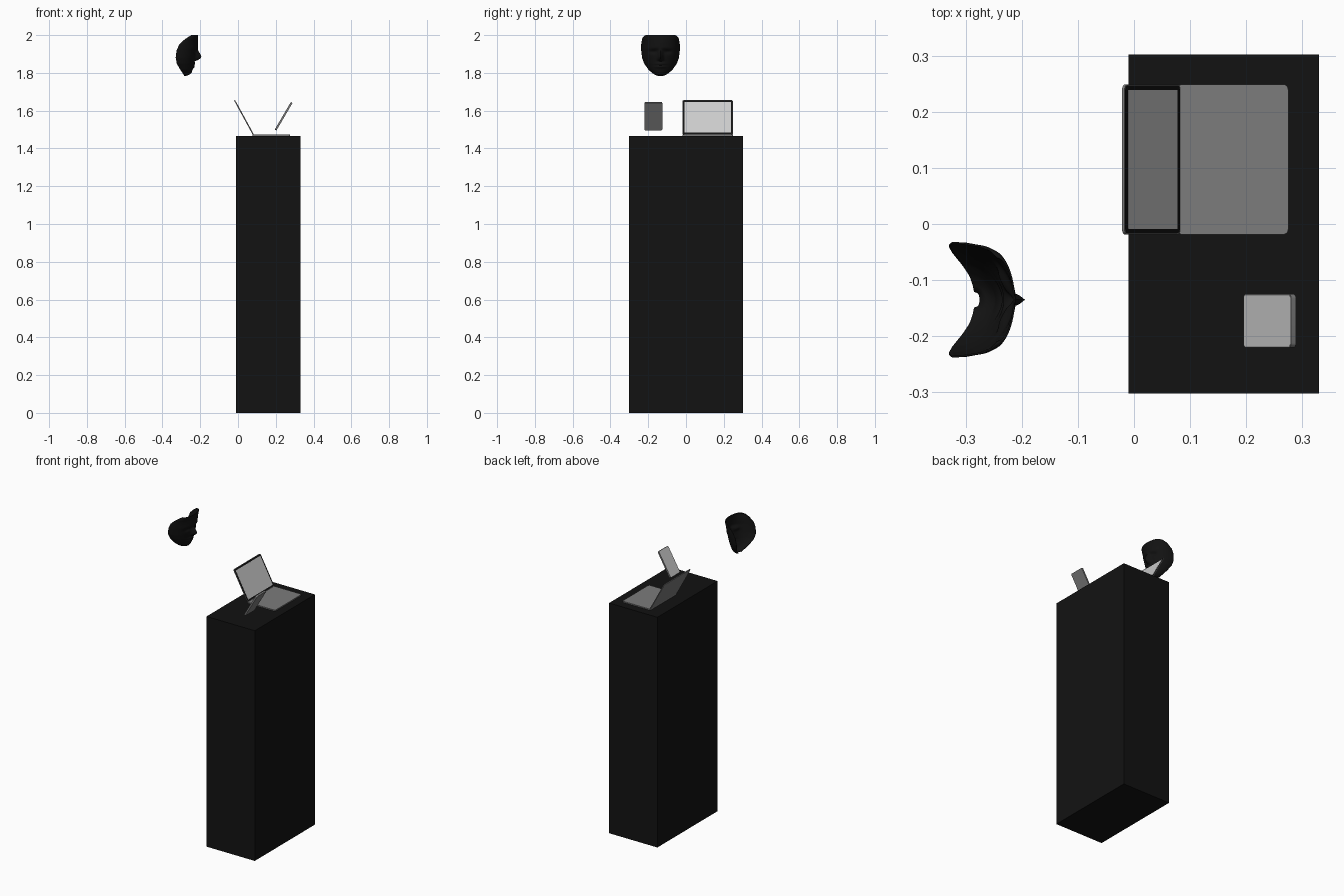
import bpy, bmesh, math
from mathutils import Matrix

if "Cube" in bpy.data.objects:
    bpy.data.objects.remove(bpy.data.objects["Cube"])


def material(name, v):
    m = bpy.data.materials.new(name)
    m.diffuse_color = (v, v, v, 1)
    m.use_nodes = True
    m.node_tree.nodes["Principled BSDF"].inputs["Base Color"].default_value = m.diffuse_color
    return m


BLACK = material("black", 0.006)
METAL = material("metal", 0.2)
GLASS = material("screen_grey", 0.6)


def finish(bm, name, mat):
    bmesh.ops.recalc_face_normals(bm, faces=bm.faces)
    me = bpy.data.meshes.new(name)
    bm.to_mesh(me)
    bm.free()
    ob = bpy.data.objects.new(name, me)
    bpy.context.collection.objects.link(ob)
    me.materials.append(mat)
    return ob


def smooth(ob, degrees):
    bpy.ops.object.select_all(action='DESELECT')
    ob.select_set(True)
    bpy.context.view_layer.objects.active = ob
    bpy.ops.object.shade_smooth_by_angle(angle=math.radians(degrees))


def plate(name, size, radius, loc, tilt, mat, lift=0.0):
    """Rounded slab tilted about y; lift moves it along its own normal."""
    sx, sy, sz = size
    bm = bmesh.new()
    ring = []
    for k, (cx, cy) in enumerate([(1, 1), (-1, 1), (-1, -1), (1, -1)]):
        for i in range(7):
            a = math.radians(90 * k + 15 * i)
            ring.append(bm.verts.new((cx * (sx / 2 - radius) + radius * math.cos(a),
                                      cy * (sy / 2 - radius) + radius * math.sin(a), -sz / 2)))
    face = bm.faces.new(ring)
    ext = bmesh.ops.extrude_face_region(bm, geom=[face])
    top = [g for g in ext["geom"] if isinstance(g, bmesh.types.BMVert)]
    bmesh.ops.translate(bm, verts=top, vec=(0, 0, sz))
    m = (Matrix.Translation(loc) @ Matrix.Rotation(math.radians(tilt), 4, 'Y')
         @ Matrix.Translation((0, 0, lift)))
    bmesh.ops.transform(bm, matrix=m, verts=bm.verts)
    ob = finish(bm, name, mat)
    smooth(ob, 35)
    return ob


# Pedestal
bm = bmesh.new()
bmesh.ops.create_cube(bm, size=1)
bmesh.ops.scale(bm, vec=(0.34, 0.605, 1.467), verts=bm.verts)
bmesh.ops.translate(bm, vec=(0.16, 0, 1.467 / 2), verts=bm.verts)
finish(bm, "pedestal", BLACK)

# Laptop: base, lid, bezel and screen
plate("laptop_base", (0.198, 0.268, 0.007), 0.01, (0.176, 0.115, 1.4705), 0, METAL)
lid = (0.0305, 0.115, 1.5645)
plate("laptop_lid", (0.207, 0.268, 0.005), 0.01, lid, 61.4, METAL)
plate("laptop_bezel", (0.202, 0.263, 0.001), 0.008, lid, 61.4, BLACK, 0.0028)
plate("laptop_screen", (0.184, 0.248, 0.001), 0.002, lid, 61.4, GLASS, 0.0034)

# Hovering tablet
tab = (0.2418, -0.1725, 1.5705)
plate("tablet_body", (0.169, 0.095, 0.010), 0.008, tab, -59.7, METAL)
plate("tablet_screen", (0.165, 0.091, 0.001), 0.006, tab, -59.7, GLASS, 0.0048)

# Face mask: profiles as (height, value), facing +x
CENTRE = [(1.786, -0.275), (1.792, -0.256), (1.803, -0.246), (1.815, -0.243), (1.825, -0.238),
          (1.833, -0.229), (1.840, -0.234), (1.848, -0.227), (1.858, -0.231), (1.89, -0.228),
          (1.92, -0.223), (1.935, -0.213), (1.96, -0.212), (2.0, -0.214)]
RIM = [(1.786, -0.285), (1.80, -0.293), (1.82, -0.307), (1.85, -0.324), (1.88, -0.33),
       (1.92, -0.325), (1.95, -0.311), (1.975, -0.285), (1.99, -0.262), (2.0, -0.244)]
WIDTH = [(1.786, 0.014), (1.79, 0.026), (1.80, 0.043), (1.82, 0.064), (1.85, 0.085), (1.88, 0.096),
         (1.92, 0.101), (1.95, 0.101), (1.98, 0.096), (1.993, 0.088), (2.0, 0.074)]
NOSE = [(1.786, 0), (1.862, 0), (1.872, 0.022), (1.883, 0.033), (1.892, 0.031),
        (1.92, 0.010), (1.935, 0), (2.0, 0)]


def sample(table, z):
    for (z0, a), (z1, b) in zip(table, table[1:]):
        if z <= z1:
            return a + (b - a) * (z - z0) / (z1 - z0)
    return table[-1][1]


bm = bmesh.new()
ROWS, COLS = 56, 48
grid = []
for i in range(ROWS + 1):
    z = 1.786 + 0.214 * i / ROWS
    c, r, w, n = (sample(t, z) for t in (CENTRE, RIM, WIDTH, NOSE))
    row = []
    for j in range(COLS + 1):
        a = math.pi * (j / COLS - 0.5)
        y = w * math.sin(a)
        soft = sample([(1.786, -0.262), (1.81, -0.246), (1.85, -0.236), (1.93, -0.214), (2.0, -0.214)], z)
        m = math.exp(-(y / 0.03) ** 2)          # lips and chin fade sideways
        x = r + (soft + (c - soft) * m - r) * math.cos(a)
        x += n * math.exp(-(y / (0.010 + 0.1 * max(0, 1.9 - z))) ** 2)
        x -= 0.010 * math.exp(-((abs(y) - 0.038) / 0.02) ** 2 - ((z - 1.913) / 0.012) ** 2)
        row.append(bm.verts.new((x, y - 0.135, z)))
    grid.append(row)
for r0, r1 in zip(grid, grid[1:]):
    for j in range(COLS):
        bm.faces.new((r0[j], r0[j + 1], r1[j + 1], r1[j]))
mask = finish(bm, "face_mask", BLACK)
sol = mask.modifiers.new("thickness", 'SOLIDIFY')
sol.thickness = 0.003
sol.offset = 0
smooth(mask, 60)
